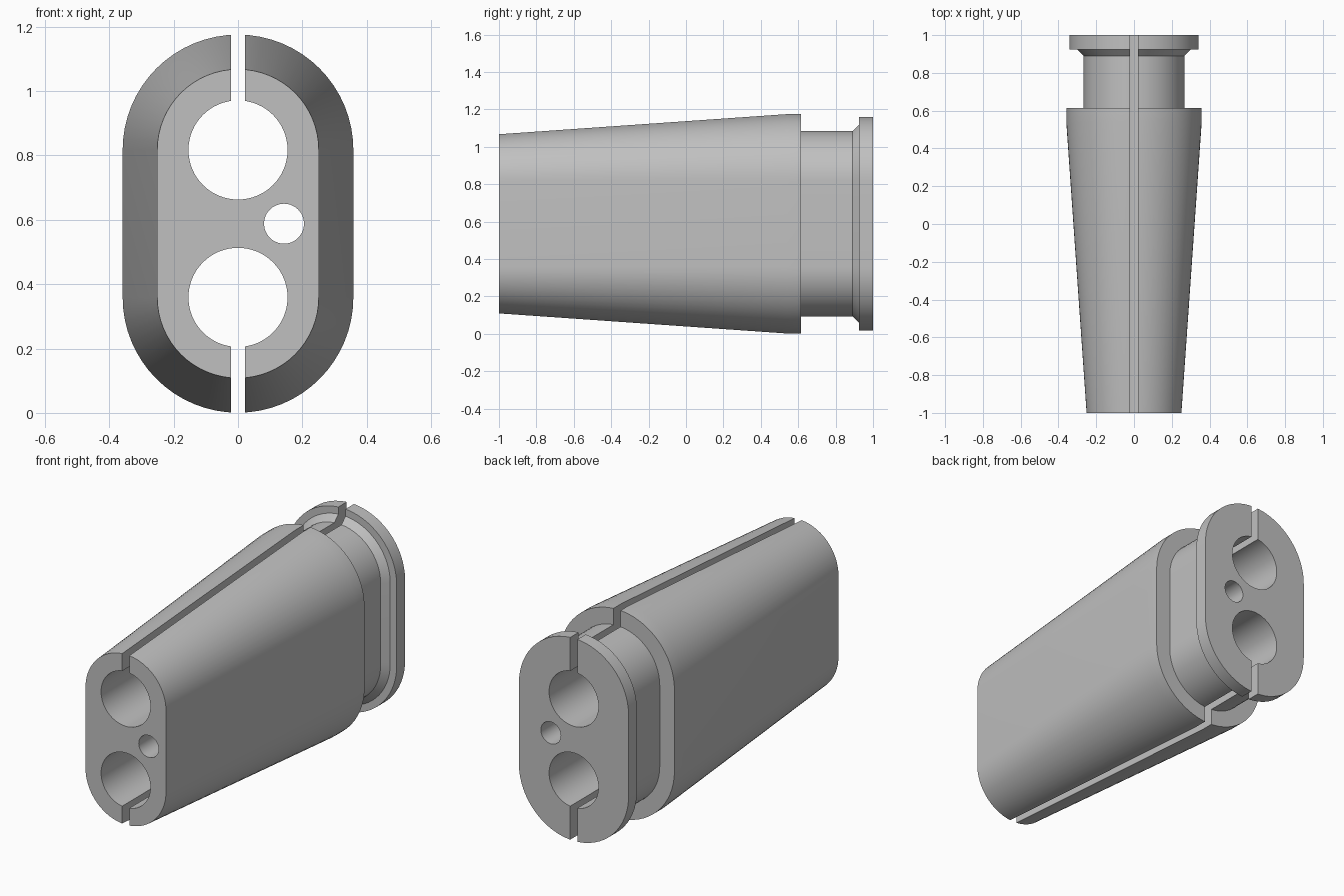
import bpy, bmesh, math

if "Cube" in bpy.data.objects:
    bpy.data.objects.remove(bpy.data.objects["Cube"], do_unlink=True)

MID, HALF = 0.588, 0.229      # middle height, arc centre offset
BORE, SLOT = 0.154, 0.022     # bore radius, half slot width
STEPS = 32

grey = bpy.data.materials.new("plain grey")
grey.use_nodes = True
colour = (0.53, 0.53, 0.53, 1)
grey.diffuse_color = colour
grey.node_tree.nodes["Principled BSDF"].inputs["Base Color"].default_value = colour


def link(name, bm):
    bmesh.ops.recalc_face_normals(bm, faces=bm.faces)
    mesh = bpy.data.meshes.new(name)
    bm.to_mesh(mesh)
    bm.free()
    mesh.materials.append(grey)
    obj = bpy.data.objects.new(name, mesh)
    bpy.context.collection.objects.link(obj)
    return obj


def loft(name, profile, half, x=0, z=MID):
    """Stack rounded-slot rings along y; profile holds (y, radius)."""
    bm = bmesh.new()
    rings = []
    for y, r in profile:
        ring = []
        for side in (1, -1):
            for i in range(STEPS + (half > 0)):
                a = math.pi * i / STEPS + (0 if side > 0 else math.pi)
                ring.append(bm.verts.new((x + r * math.cos(a), y,
                                          z + side * half + r * math.sin(a))))
        rings.append(ring)
    for a, b in zip(rings, rings[1:]):
        for i in range(len(a)):
            j = (i + 1) % len(a)
            bm.faces.new((a[i], a[j], b[j], b[i]))
    bm.faces.new(rings[0])
    bm.faces.new(rings[-1])
    return link(name, bm)


def slot(name, z):
    bm = bmesh.new()
    bmesh.ops.create_cube(bm, size=1)
    for v in bm.verts:
        v.co = (v.co.x * 2 * SLOT, v.co.y * 3, z + v.co.z * 0.6)
    return link(name, bm)


# Tapered body, neck, chamfer and end flange
body = loft("tapered_grommet", [
    (-1, 0.251), (0.54, 0.3585), (0.615, 0.3585), (0.615, 0.267),
    (0.89, 0.267), (0.925, 0.302), (0.925, 0.342), (1, 0.342)], HALF)

# Two large bores, one small bore, and slots from the large bores outwards
cutters = [loft("small_bore_cutter", [(-1.5, 0.062), (1.5, 0.062)], 0, 0.143)]
for side, label in ((1, "upper"), (-1, "lower")):
    z = MID + side * HALF
    cutters.append(loft(label + "_bore_cutter", [(-1.5, BORE), (1.5, BORE)], 0, 0, z))
    cutters.append(slot(label + "_slot_cutter", z + side * 0.4))

bpy.context.view_layer.objects.active = body
for cutter in cutters:
    cutter.hide_render = True
    mod = body.modifiers.new(cutter.name, 'BOOLEAN')
    mod.operation, mod.solver, mod.object = 'DIFFERENCE', 'EXACT', cutter
    bpy.ops.object.modifier_apply(modifier=mod.name)
for cutter in cutters:
    bpy.data.objects.remove(cutter, do_unlink=True)

bpy.ops.object.select_all(action='DESELECT')
body.select_set(True)
bpy.ops.object.shade_smooth_by_angle(angle=math.radians(30))
